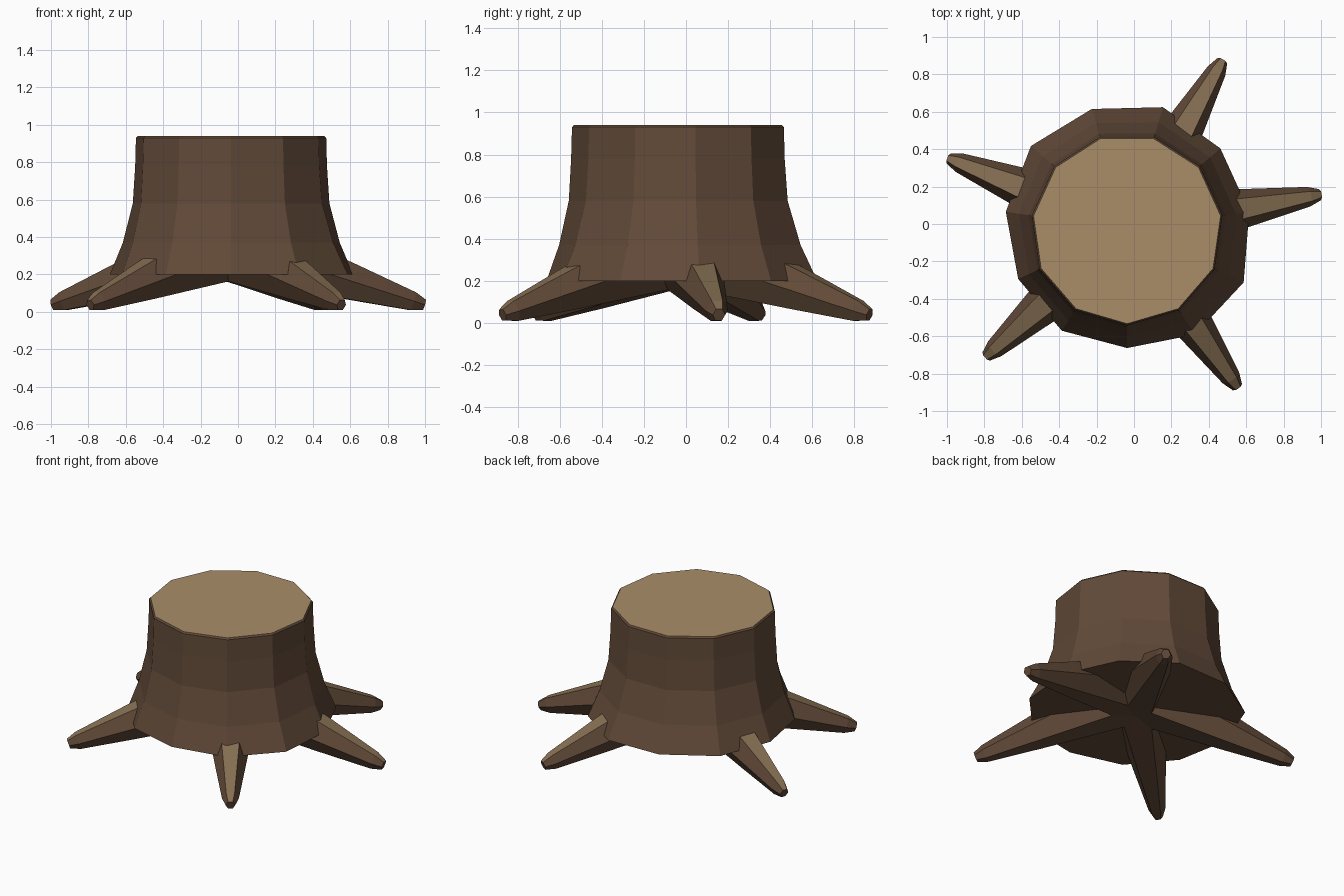
import bpy, bmesh, math
from mathutils import Vector

if "Cube" in bpy.data.objects:
    bpy.data.objects.remove(bpy.data.objects["Cube"])

CENTRE = Vector((-0.037, -0.028, 0))


def material(name, colour):
    m = bpy.data.materials.new(name)
    m.diffuse_color = (*colour, 1)
    m.use_nodes = True
    m.node_tree.nodes["Principled BSDF"].inputs["Base Color"].default_value = m.diffuse_color
    return m


bark = material("bark", (0.12, 0.068, 0.04))
cut_wood = material("cut_wood", (0.40, 0.27, 0.14))
worn_wood = material("worn_wood", (0.24, 0.16, 0.085))


def loft(name, rings, mats, face_material):
    """Skin a list of equal-length point rings and close both ends."""
    bm = bmesh.new()
    loops = [[bm.verts.new(p) for p in ring] for ring in rings]
    n = len(loops[0])
    for a, b in zip(loops, loops[1:]):
        for i in range(n):
            j = (i + 1) % n
            f = bm.faces.new((a[i], a[j], b[j], b[i]))
            f.material_index = face_material(i)
    bm.faces.new(loops[0][::-1])
    end = bm.faces.new(loops[-1])
    bmesh.ops.recalc_face_normals(bm, faces=bm.faces)
    mesh = bpy.data.meshes.new(name)
    for m in mats:
        mesh.materials.append(m)
    cap_index = end.index
    bm.faces.index_update()
    cap_index = end.index
    bm.to_mesh(mesh)
    bm.free()
    obj = bpy.data.objects.new(name, mesh)
    bpy.context.collection.objects.link(obj)
    return obj, cap_index


# Trunk: eleven-sided, flaring to an uneven base
base_radii = [0.635, 0.67, 0.685, 0.66, 0.66, 0.68, 0.67, 0.68, 0.655, 0.64, 0.645]
# (height, radius at the cut end, share of the base flare)
profile = [(0.20, 0.52, 1.0), (0.37, 0.52, 0.48), (0.58, 0.52, 0.08),
           (0.78, 0.518, 0.0), (0.93, 0.514, 0.0), (0.94, 0.505, 0.0)]
rings = []
for z, r, flare in profile:
    ring = []
    for i, base in enumerate(base_radii):
        a = math.radians(-90) + i * math.tau / 11
        rad = r + (base - r) * flare
        ring.append(CENTRE + Vector((rad * math.cos(a), rad * math.sin(a), z)))
    rings.append(ring)
trunk, cap = loft("trunk", rings, [bark, cut_wood], lambda i: 0)
trunk.data.polygons[cap].material_index = 1   # sawn top

# Roots: tapered hexagonal spikes from the trunk core, worn along the top
tips = [(0.995, 0.157), (-0.99, 0.35), (0.472, 0.872), (-0.79, -0.708), (0.553, -0.872)]
for k, (x, y) in enumerate(tips):
    start = CENTRE + Vector((0, 0, 0.36))
    end = Vector((x, y, 0.038))
    axis = (end - start).normalized()
    side = axis.cross(Vector((0, 0, 1))).normalized()
    up = side.cross(axis)
    rings = []
    for t, r in [(0, 0.19), (0.62, 0.102), (0.94, 0.053), (1.0, 0.03)]:
        c = start.lerp(end, t)
        rings.append([c + side * r * math.cos(i * math.tau / 6)
                      + up * 1.08 * r * math.sin(i * math.tau / 6) for i in range(6)])
    loft(f"root_{k + 1}", rings, [bark, worn_wood], lambda i: 1 if i == 1 else 0)
